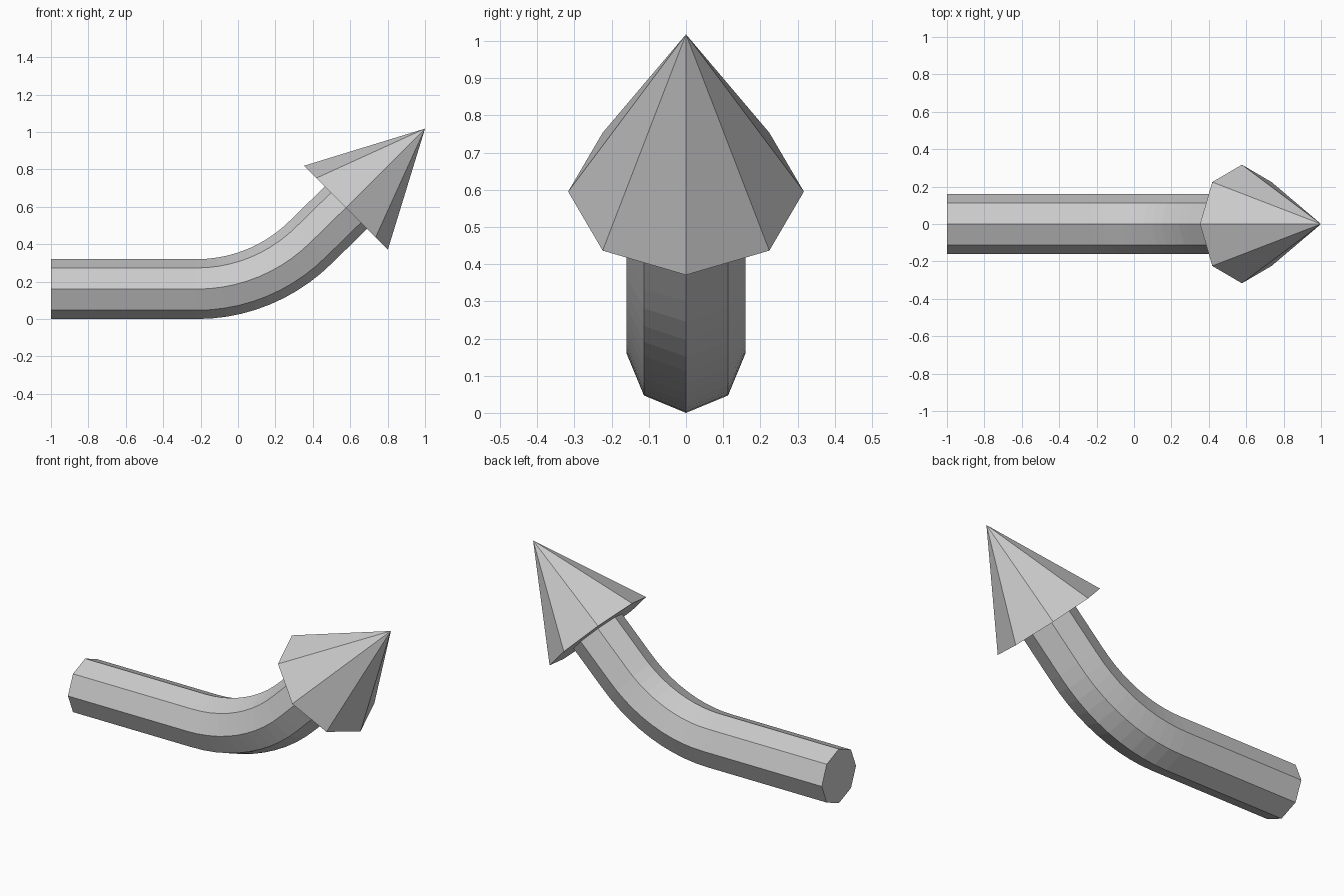
import bpy, bmesh
from math import sin, cos, pi, radians
from mathutils import Vector

if "Cube" in bpy.data.objects:
    bpy.data.objects.remove(bpy.data.objects["Cube"])

SIDES = 8


def ring(bm, x, z, tilt, radius):
    # octagon around a path point; tilt is the path direction above +x
    up = Vector((-sin(tilt), 0, cos(tilt)))
    side = Vector((0, 1, 0))
    verts = []
    for i in range(SIDES):
        a = 2 * pi * i / SIDES
        verts.append(bm.verts.new(Vector((x, 0, z)) + radius * (up * cos(a) + side * sin(a))))
    return verts


def finish(bm, name):
    bmesh.ops.recalc_face_normals(bm, faces=bm.faces)
    mesh = bpy.data.meshes.new(name)
    bm.to_mesh(mesh)
    bm.free()
    obj = bpy.data.objects.new(name, mesh)
    bpy.context.collection.objects.link(obj)


TILT = radians(45)
BASE = (0.577, 0.595)          # centre of the arrowhead base
START, BEND, MID, STEPS = -0.22, 0.864, 0.16, 10

# Shaft: straight run, 45 degree bend, straight run into the head
path = [(-1.0, MID, 0.0)]
for i in range(STEPS + 1):
    t = TILT * i / STEPS
    path.append((START + BEND * sin(t), MID + BEND * (1 - cos(t)), t))
path.append((*BASE, TILT))

bm = bmesh.new()
rings = [ring(bm, x, z, t, 0.16) for x, z, t in path]
for a, b in zip(rings, rings[1:]):
    for i in range(SIDES):
        j = (i + 1) % SIDES
        bm.faces.new((a[i], a[j], b[j], b[i]))
bm.faces.new(rings[0])
bm.faces.new(rings[-1])
finish(bm, "arrow_shaft")

# Head: eight-sided cone with a closed base
bm = bmesh.new()
base = ring(bm, *BASE, TILT, 0.317)
tip = bm.verts.new((1.0, 0, 1.018))
for i in range(SIDES):
    bm.faces.new((base[i], base[(i + 1) % SIDES], tip))
bm.faces.new(base)
finish(bm, "arrow_head")
